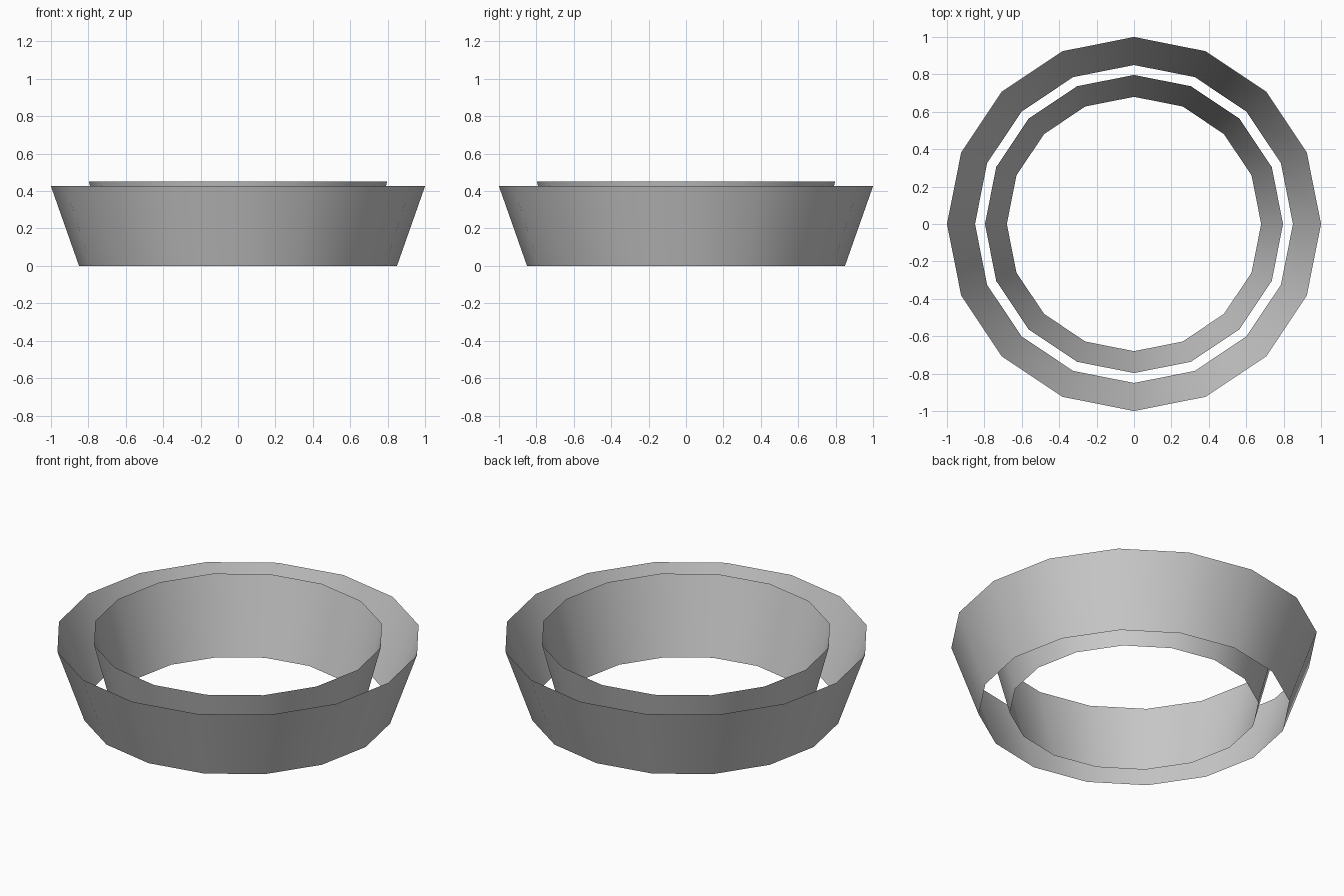
import bpy
import math

cube = bpy.data.objects.get("Cube")
if cube:
    bpy.data.objects.remove(cube, do_unlink=True)

# One plain grey for both bands
grey = bpy.data.materials.new("light_grey")
grey.use_nodes = True
colour = (0.6, 0.6, 0.6, 1.0)
grey.diffuse_color = colour
grey.node_tree.nodes["Principled BSDF"].inputs["Base Color"].default_value = colour


def flared_band(name, bottom_radius, top_radius, height):
    """Open, thin-walled band that widens upwards from the ground."""
    bpy.ops.mesh.primitive_cone_add(
        vertices=16, radius1=bottom_radius, radius2=top_radius,
        depth=height, end_fill_type='NOTHING', location=(0, 0, height / 2))
    band = bpy.context.object
    band.name = name
    band.data.materials.append(grey)
    bpy.ops.object.shade_smooth_by_angle(angle=math.radians(30))
    return band


# Two nested bands, the inner one standing slightly taller
flared_band("outer_band", 0.85, 1.0, 0.426)
flared_band("inner_band", 0.68, 0.797, 0.45)
